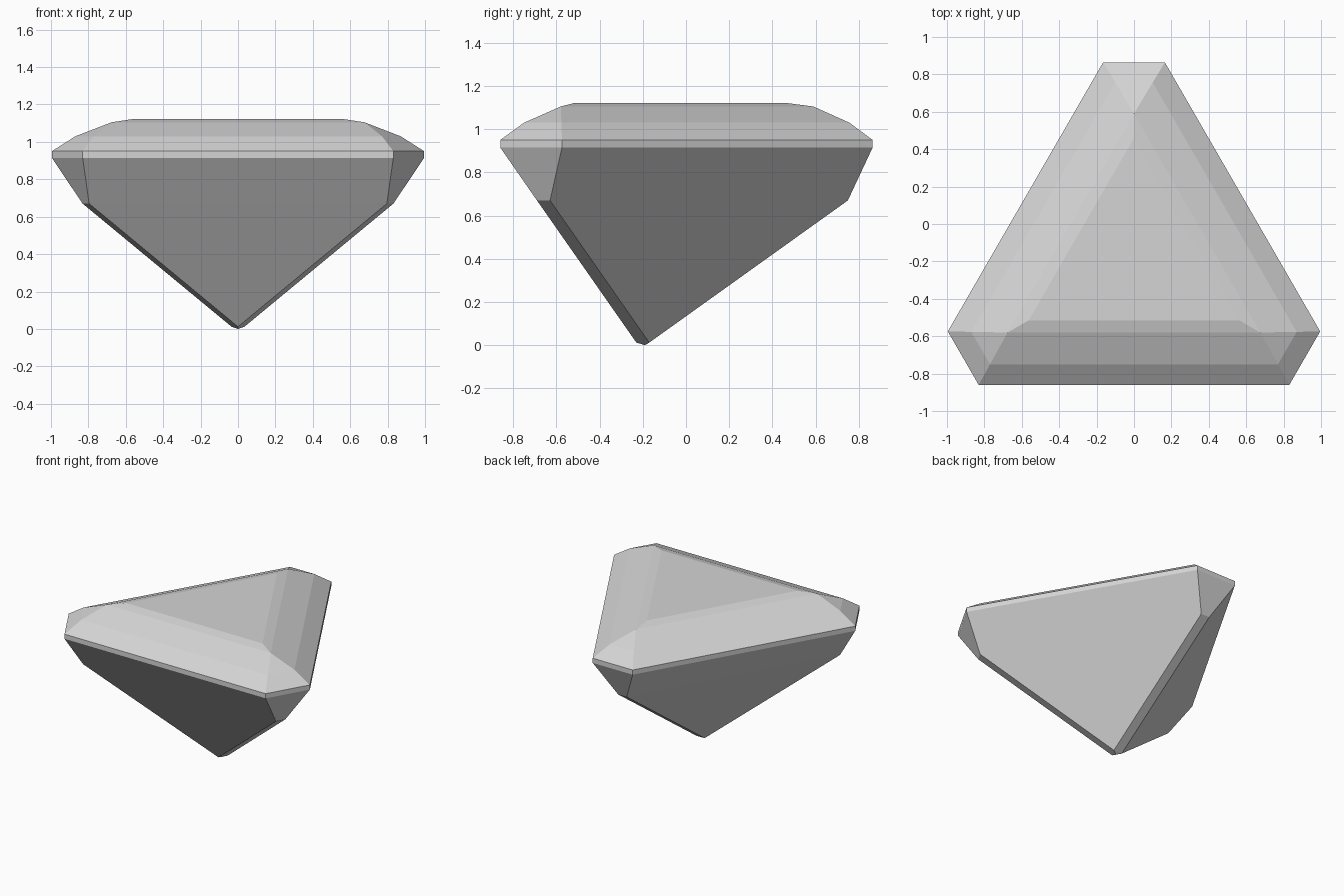
import bpy
import bmesh
from math import radians, sqrt
from mathutils import Matrix, Vector

cube = bpy.data.objects.get("Cube")
if cube:
    bpy.data.objects.remove(cube, do_unlink=True)

CENTRE_Y = -0.19

# Gem colour
stone = bpy.data.materials.new("pale grey stone")
grey = (0.66, 0.66, 0.66, 1)
stone.diffuse_color = grey
stone.use_nodes = True
stone.node_tree.nodes["Principled BSDF"].inputs["Base Color"].default_value = grey

# Tiers from point to table: height, distance to long sides, half width of cut corners
TIP = 0.04
tiers = [
    (0.0, 0.0, 0.0),                 # point
    (0.012, TIP, TIP * sqrt(3) / 2),  # where the long facets end
    (0.67, 0.50, 0.035),             # pavilion break
    (0.915, 0.67, 0.165),            # lower girdle
    (0.95, 0.67, 0.165),             # upper girdle
    (1.03, 0.56, 0.10),              # crown break
    (1.105, 0.39, 0.0),              # upper crown
    (1.122, 0.325, 0.0),             # table
]


def ring(bm, z, inner, cut):
    """Triangle with cut corners, two vertices per long side."""
    half = inner * sqrt(3) - 2 * cut
    verts = []
    for k in range(3):
        turn = Matrix.Rotation(radians(120 * k), 3, "Z")
        for side in (-1, 1):
            p = turn @ Vector((side * half, -inner, 0))
            verts.append(bm.verts.new((p.x, p.y + CENTRE_Y, z)))
    return verts


# Loft the tiers, then merge the corners that come to a point
bm = bmesh.new()
rings = [ring(bm, *t) for t in tiers]
for low, high in zip(rings, rings[1:]):
    for i in range(6):
        j = (i + 1) % 6
        bm.faces.new((low[i], low[j], high[j], high[i]))
bm.faces.new(rings[-1])
bmesh.ops.remove_doubles(bm, verts=bm.verts[:], dist=0.0005)
bmesh.ops.recalc_face_normals(bm, faces=bm.faces[:])

mesh = bpy.data.meshes.new("cut_gem")
bm.to_mesh(mesh)
bm.free()
mesh.materials.append(stone)
gem = bpy.data.objects.new("cut_gem", mesh)
bpy.context.collection.objects.link(gem)
